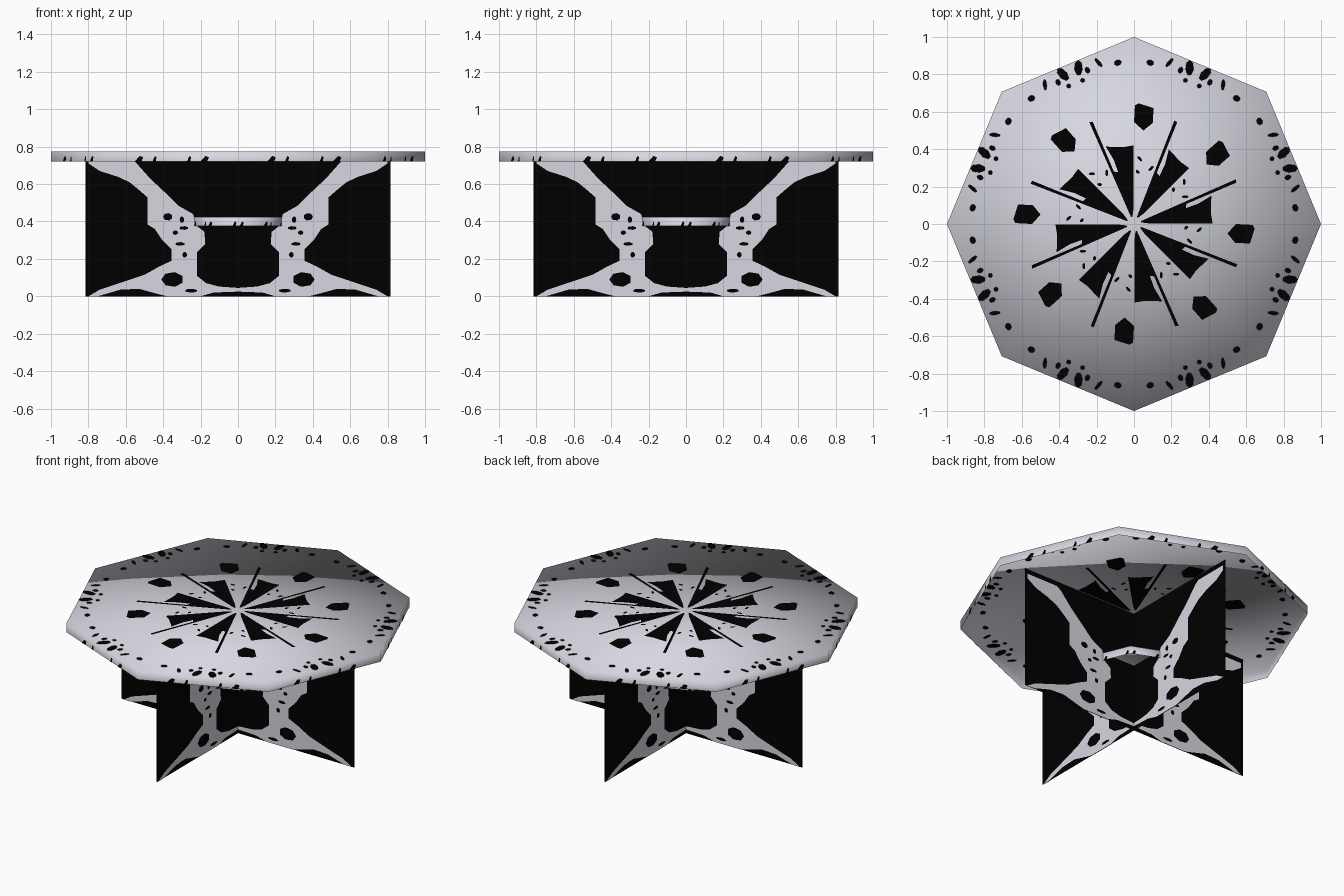
import bpy, bmesh, math
from mathutils import Matrix, Vector

old = bpy.data.objects.get("Cube")
if old:
    bpy.data.objects.remove(old, do_unlink=True)


def material(name, rgb):
    m = bpy.data.materials.new(name)
    m.use_nodes = True
    m.diffuse_color = (*rgb, 1)
    m.node_tree.nodes["Principled BSDF"].inputs["Base Color"].default_value = (*rgb, 1)
    return m


PALE = material("pale grey", (0.68, 0.68, 0.75))
BLACK = material("black", (0.0, 0.0, 0.0))


def finish(name, bm, mat, smooth=False):
    mesh = bpy.data.meshes.new(name)
    bm.to_mesh(mesh)
    bm.free()
    mesh.materials.append(mat)
    for p in mesh.polygons:
        p.use_smooth = smooth
    obj = bpy.data.objects.new(name, mesh)
    bpy.context.collection.objects.link(obj)
    return obj


def plates(name, polygons, mat):
    """Flat faces from lists of 3D points."""
    bm = bmesh.new()
    for pts in polygons:
        bm.faces.new([bm.verts.new(p) for p in pts])
    bm.normal_update()
    bmesh.ops.triangulate(bm, faces=bm.faces, ngon_method='EAR_CLIP')
    return finish(name, bm, mat)


def blob(x, y, w, h, sides=7, tilt=0.0):
    """Small rounded spot in 2D."""
    out = []
    for i in range(sides):
        a = math.tau * i / sides
        p = Matrix.Rotation(tilt, 2) @ Vector((w * math.cos(a), h * math.sin(a)))
        out.append((x + p.x, y + p.y))
    return out


def polar(r, deg):
    a = math.radians(deg)
    return (r * math.cos(a), r * math.sin(a))


def eight_fold(shapes):
    """Repeat 2D shapes round the centre."""
    for k in range(8):
        rot = Matrix.Rotation(k * math.pi / 4, 2)
        for s in shapes:
            yield [rot @ Vector(p) for p in s]


# Octagonal shells: flat top with a short skirt, open underneath
def octagon_shell(name, radius, top, depth):
    bm = bmesh.new()
    bmesh.ops.create_circle(bm, cap_ends=True, cap_tris=True, segments=8, radius=radius,
                            matrix=Matrix.Translation((0, 0, top)))
    rim = [e for e in bm.edges if e.is_boundary]
    ext = bmesh.ops.extrude_edge_only(bm, edges=rim)["geom"]
    verts = [v for v in ext if isinstance(v, bmesh.types.BMVert)]
    bmesh.ops.translate(bm, verts=verts, vec=(0, 0, -depth))
    bmesh.ops.recalc_face_normals(bm, faces=bm.faces)
    if next(f for f in bm.faces if len(f.verts) == 3).normal.z < 0:
        bmesh.ops.reverse_faces(bm, faces=bm.faces)
    return finish(name, bm, PALE, True)


TOP, SKIRT = 0.775, 0.055
octagon_shell("table_top", 1.0, TOP, SKIRT)
octagon_shell("lower_shelf", 0.235, 0.425, 0.05)

# Star wedges with long spokes, petals and crumbs on the top
wedge = [polar(*p) for p in [(0.04, 12), (0.08, 2), (0.42, 0.3), (0.415, 8), (0.44, 20),
                             (0.36, 17.5), (0.29, 17), (0.3, 21), (0.59, 22), (0.595, 23.7),
                             (0.3, 23.6), (0.04, 23)]]
petal = [(0.5, -0.05), (0.545, 0), (0.635, -0.005), (0.645, -0.025), (0.62, -0.105),
         (0.54, -0.1)]
crumbs = [blob(*polar(0.35, 40), 0.008, 0.018), blob(*polar(0.28, 41), 0.008, 0.013),
          blob(*polar(0.31, 28), 0.018, 0.008)]

# Spots beside each straight edge, mirrored about its middle
edge_spots = []
for side in (-1, 1):
    for u, v, w, h, tilt in [(0.045, 0.885, 0.022, 0.042, 0.35), (0.085, 0.855, 0.013, 0.018, 0),
                             (0.155, 0.87, 0.01, 0.03, -0.3), (0.25, 0.83, 0.02, 0.016, 0),
                             (0.04, 0.815, 0.012, 0.012, 0)]:
        edge_spots.append(blob(v, side * u, h, w, tilt=side * tilt))
turn = Matrix.Rotation(math.pi / 8, 2)
edge_spots = [[turn @ Vector(p) for p in s] for s in edge_spots]

marks = list(eight_fold([wedge, petal] + crumbs + edge_spots))
for label, z in (("upper", TOP + 0.002), ("under", TOP - 0.002)):
    plates(f"top_marks_{label}", [[(p.x, p.y, z) for p in s] for s in marks], BLACK)


# Dark nicks along the skirts
def skirt_nicks(name, radius, low, height, nicks):
    apothem = radius * math.cos(math.pi / 8) + 0.002
    polys = []
    for k in range(8):
        rot = Matrix.Rotation((k + 0.5) * math.pi / 4, 3, 'Z')
        for u, w in nicks:
            for s in (-1, 1):
                polys.append([rot @ Vector((apothem, s * u + du * w, low + dz * height))
                              for du, dz in [(-1, 0), (0.6, 0), (1, 0.8), (0.2, 1)]])
    plates(name, polys, BLACK)


skirt_nicks("top_skirt_nicks", 1.0, TOP - SKIRT, 0.03, [(0.19, 0.025), (0.1, 0.012)])
skirt_nicks("shelf_skirt_nicks", 0.235, 0.375, 0.025, [(0.07, 0.012)])

# Crossed leg panels with pale branching tracery on both faces
HALF = 0.815
branch = [(0.8, 0.74), (0.8, 0.71), (0.74, 0.67), (0.645, 0.64), (0.58, 0.61), (0.525, 0.565),
          (0.485, 0.53), (0.485, 0.385), (0.445, 0.36), (0.405, 0.3), (0.355, 0.25),
          (0.355, 0.19), (0.42, 0.16), (0.5, 0.115), (0.635, 0.07), (0.74, 0.035), (0.8, 0),
          (0.75, 0), (0.63, 0.035), (0.53, 0.04), (0.42, 0.01), (0.38, 0), (0.2, 0),
          (0.13, 0.02), (0, 0.025), (0, 0.045), (0.1, 0.052), (0.17, 0.07), (0.22, 0.11),
          (0.22, 0.235), (0.175, 0.28), (0.18, 0.345), (0.225, 0.38), (0.24, 0.44),
          (0.32, 0.485), (0.39, 0.555), (0.47, 0.63), (0.55, 0.72), (0.58, 0.74)]
holes = [blob(*h) for h in [(0.35, 0.09, 0.06, 0.04), (0.285, 0.222, 0.013, 0.016),
                            (0.31, 0.28, 0.026, 0.01), (0.375, 0.425, 0.026, 0.02),
                            (0.29, 0.365, 0.025, 0.01), (0.335, 0.34, 0.015, 0.012),
                            (0.25, 0.03, 0.035, 0.01), (0.3, 0.41, 0.012, 0.018)]]


def on_panel(shapes, offset, axis):
    """Place 2D shapes on both halves and both faces of a panel."""
    out = []
    for s in shapes:
        for mirror in (-1, 1):
            for d in (-offset, offset):
                pts = [(mirror * u, d, z) for u, z in s]
                out.append(pts if axis == "x" else [(y, x, z) for x, y, z in pts])
    return out


for axis, label in (("x", "cross"), ("y", "long")):
    panel = [(0, 0), (HALF, 0), (HALF, 0.77), (0, 0.77)]
    plates(f"{label}_leg_panel", on_panel([panel], 0.001, axis), BLACK)
    plates(f"{label}_leg_tracery", on_panel([branch], 0.003, axis), PALE)
    plates(f"{label}_leg_holes", on_panel(holes, 0.005, axis), BLACK)
